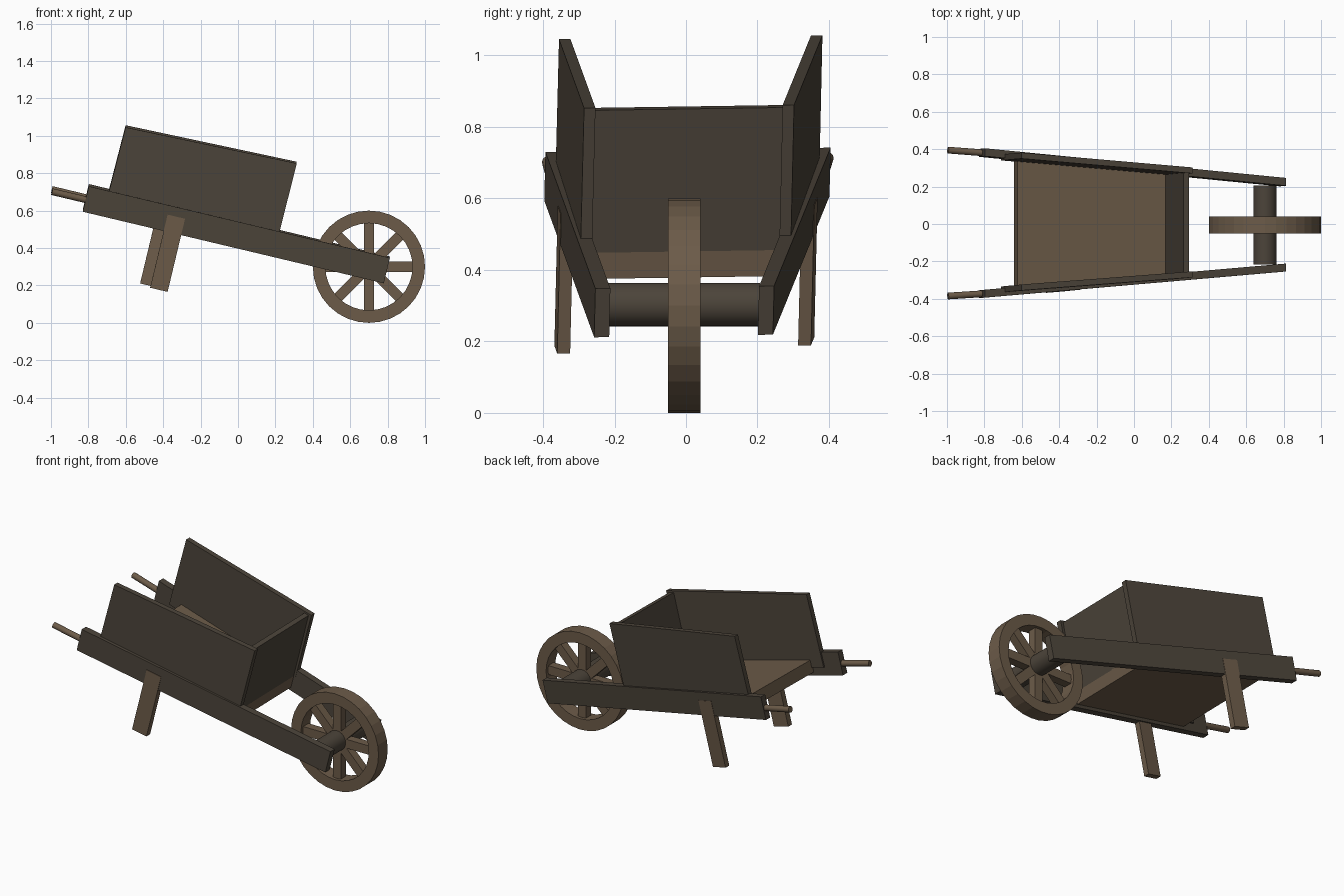
import bpy, bmesh, math
from mathutils import Vector, Matrix

if "Cube" in bpy.data.objects:
    bpy.data.objects.remove(bpy.data.objects["Cube"])

def material(name, col):
    m = bpy.data.materials.new(name)
    m.diffuse_color = (*col, 1)
    m.use_nodes = True
    m.node_tree.nodes["Principled BSDF"].inputs["Base Color"].default_value = m.diffuse_color
    return m

DARK = material("dark_wood", (0.072, 0.058, 0.042))
LIGHT = material("light_wood", (0.15, 0.105, 0.066))

def finish(name, bm, mat, smooth=False):
    bmesh.ops.recalc_face_normals(bm, faces=bm.faces)
    me = bpy.data.meshes.new(name)
    bm.to_mesh(me)
    bm.free()
    me.materials.append(mat)
    ob = bpy.data.objects.new(name, me)
    bpy.context.collection.objects.link(ob)
    if smooth:
        bpy.context.view_layer.objects.active = ob
        ob.select_set(True)
        bpy.ops.object.shade_smooth_by_angle(angle=math.radians(30))
        ob.select_set(False)
    return ob

def place(u, y, w):
    """Tilted frame: u runs down the rails to the wheel, w is square to them."""
    x = -0.83 + 0.9725 * u + 0.2325 * w
    z = 0.60 - 0.2325 * u + 0.9725 * w
    return Vector((x, y + 0.024 * (z - 0.5), z + 0.015 * y))   # slight lean

def rail_y(u):
    return 0.378 - 0.09 * u

def plank(name, profile, y_in, y_out, mat):
    """Extrude a (u, w) outline between two y functions."""
    bm = bmesh.new()
    a = [bm.verts.new(place(u, y_in(u), w)) for u, w in profile]
    b = [bm.verts.new(place(u, y_out(u), w)) for u, w in profile]
    bm.faces.new(a)
    bm.faces.new(b[::-1])
    n = len(a)
    for i in range(n):
        j = (i + 1) % n
        bm.faces.new((a[i], b[i], b[j], a[j]))
    finish(name, bm, mat)

def rect(u0, u1, w0, w1):
    return [(u0, w0), (u1, w0), (u1, w1), (u0, w1)]

def rod(name, p, q, r, seg, mat):
    d = q - p
    M = Matrix.Translation((p + q) / 2) @ d.to_track_quat('Z', 'Y').to_matrix().to_4x4()
    bm = bmesh.new()
    bmesh.ops.create_cone(bm, cap_ends=True, segments=seg, radius1=r, radius2=r,
                          depth=d.length, matrix=M)
    finish(name, bm, mat, True)

for side, s in (("left", 1), ("right", -1)):
    # rails
    plank(side + "_rail", rect(0, 1.655, 0, 0.14),
          lambda u: s * (rail_y(u) - 0.021), lambda u: s * (rail_y(u) + 0.021), DARK)
    # tray sides
    plank(side + "_side_board", [(0.11, 0.05), (1.048, 0.05), (1.053, 0.516), (0.118, 0.492)],
          lambda u: s * (0.346 - 0.08 * u), lambda u: s * (0.378 - 0.08 * u), DARK)
    # legs, slightly staggered
    u0 = 0.39 if s > 0 else 0.445
    plank(side + "_leg", rect(u0, u0 + 0.096, -0.312, 0.09),
          lambda u: s * (rail_y(u) - 0.013), lambda u: s * (rail_y(u) + 0.023), LIGHT)
    # handles
    rod(side + "_handle", place(-0.185, s * 0.39, 0.066), place(0.05, s * 0.374, 0.066),
        0.018, 16, LIGHT)

# tray floor and front panel
plank("tray_floor", rect(0.19, 1.035, 0.02, 0.095),
      lambda u: -(rail_y(u) - 0.012), lambda u: rail_y(u) - 0.012, LIGHT)
plank("front_panel", rect(1.005, 1.035, 0.09, 0.505), lambda u: -0.28, lambda u: 0.28, DARK)

# axle
C = Vector((0.70, -0.005, 0.30))
rod("axle", C + Vector((0, -0.212, 0.003)), C + Vector((0, 0.212, 0.003)), 0.061, 32, DARK)

# wheel rim: rectangular section swept around the axle
bm = bmesh.new()
N = 32
rings = []
for i in range(N):
    a = 2 * math.pi * i / N
    rings.append([bm.verts.new(C + Vector((r * math.cos(a), y, r * math.sin(a))))
                  for r, y in ((0.3, -0.045), (0.3, 0.045), (0.233, 0.045), (0.233, -0.045))])
for i in range(N):
    p, q = rings[i], rings[(i + 1) % N]
    for k in range(4):
        m = (k + 1) % 4
        bm.faces.new((p[k], p[m], q[m], q[k]))
finish("wheel_rim", bm, LIGHT)

# spokes
for i in range(8):
    bm = bmesh.new()
    M = (Matrix.Translation(C) @ Matrix.Rotation(i * math.pi / 4, 4, 'Y')
         @ Matrix.Translation((0.145, 0, 0)) @ Matrix.Diagonal((0.20, 0.052, 0.055, 1)))
    bmesh.ops.create_cube(bm, size=1, matrix=M)
    finish(f"spoke_{i + 1}", bm, LIGHT)
